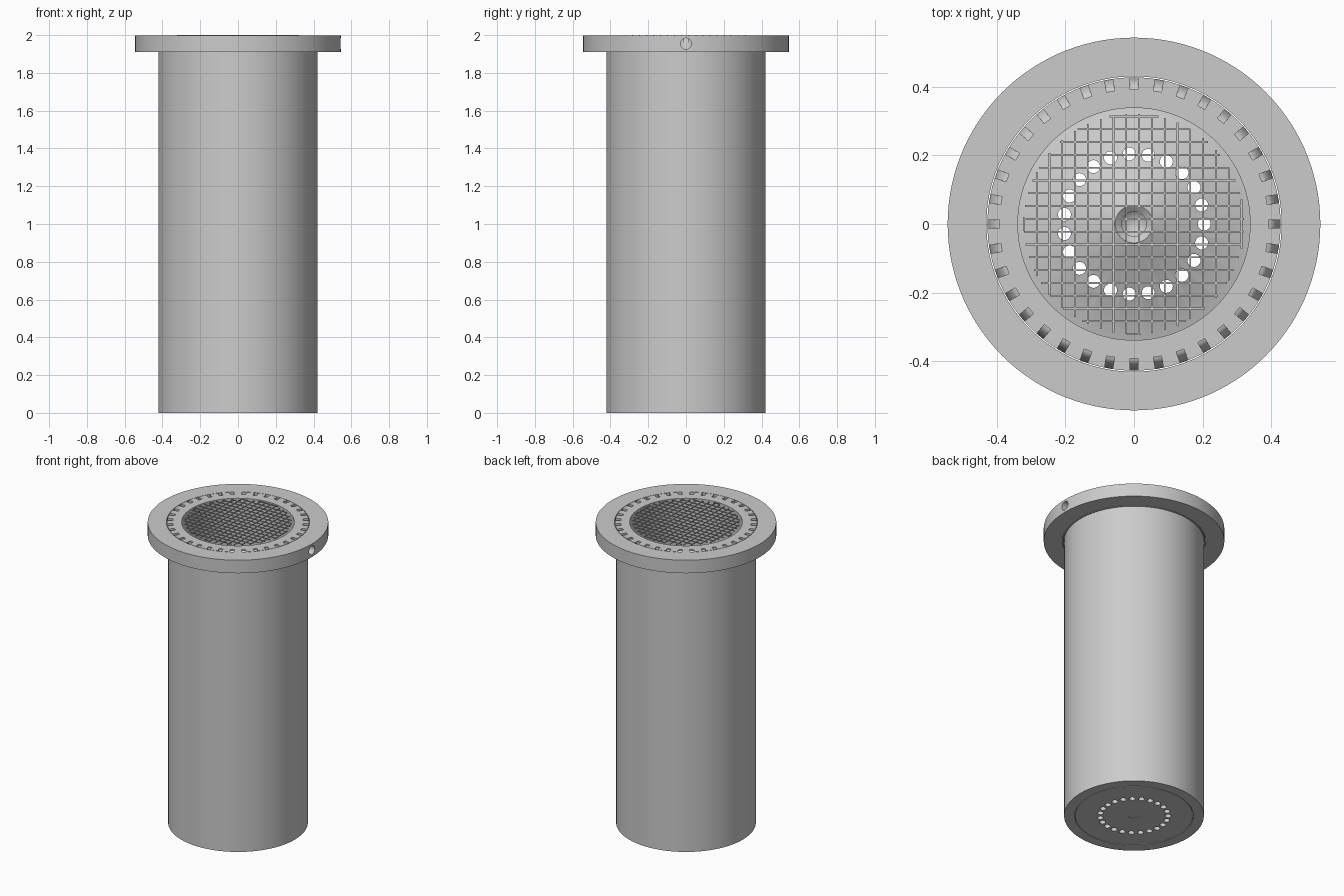
import bpy, bmesh, math
from mathutils import Matrix

cube = bpy.data.objects.get("Cube")
if cube:
    bpy.data.objects.remove(cube, do_unlink=True)

TOP = 1.997      # top of rim and flange
SEGS = 120

grey = bpy.data.materials.new("plain grey")
grey.use_nodes = True
grey.diffuse_color = (0.6, 0.6, 0.6, 1)
grey.node_tree.nodes["Principled BSDF"].inputs["Base Color"].default_value = (0.6, 0.6, 0.6, 1)


def finish(bm, name):
    bmesh.ops.remove_doubles(bm, verts=bm.verts, dist=1e-5)
    bmesh.ops.recalc_face_normals(bm, faces=bm.faces)
    mesh = bpy.data.meshes.new(name)
    bm.to_mesh(mesh)
    bm.free()
    mesh.materials.append(grey)
    obj = bpy.data.objects.new(name, mesh)
    bpy.context.collection.objects.link(obj)
    return obj


def lathe(name, profile, closed=True):
    """Spin an (r, z) profile around the z axis."""
    bm = bmesh.new()
    verts = [bm.verts.new((r, 0, z)) for r, z in profile]
    pairs = list(zip(verts, verts[1:]))
    if closed:
        pairs.append((verts[-1], verts[0]))
    edges = [bm.edges.new(p) for p in pairs]
    bmesh.ops.spin(bm, geom=verts + edges, axis=(0, 0, 1), cent=(0, 0, 0),
                   angle=math.tau, steps=SEGS, use_duplicate=False)
    return finish(bm, name)


def select_only(obj):
    bpy.ops.object.select_all(action='DESELECT')
    obj.select_set(True)
    bpy.context.view_layer.objects.active = obj


def cut(obj, cutter):
    select_only(obj)
    mod = obj.modifiers.new("cut", 'BOOLEAN')
    mod.operation = 'DIFFERENCE'
    mod.solver = 'EXACT'
    mod.object = cutter
    bpy.ops.object.modifier_apply(modifier=mod.name)
    bpy.data.objects.remove(cutter, do_unlink=True)


def smooth(obj):
    select_only(obj)
    bpy.ops.object.shade_smooth_by_angle(angle=math.radians(30))


# Tube with a slightly wider lip inside the flange
tube = lathe("tube_body", [(0.421, 0), (0.421, 1.91), (0.428, 1.91), (0.428, TOP),
                           (0.339, TOP), (0.339, 0.12), (0.357, 0.12), (0.357, 0)])

# Notches around the lip, with floors that curve down and outward
notch = [(0.393, 2.03)]
for i in range(9):
    a = math.radians(90) * i / 8
    notch.append((0.393 + 0.036 * math.sin(a), 1.9 + 0.09 * math.cos(a)))
notch += [(0.45, 1.9), (0.45, 2.03)]
bm = bmesh.new()
for k in range(36):
    turn = Matrix.Rotation(math.tau * k / 36, 4, 'Z')
    face = bm.faces.new([bm.verts.new((r, -0.012, z)) for r, z in notch])
    side = bmesh.ops.extrude_face_region(bm, geom=[face])["geom"]
    new = [v for v in side if isinstance(v, bmesh.types.BMVert)]
    bmesh.ops.translate(bm, verts=new, vec=(0, 0.024, 0))
    block = bm.verts[:] if k == 0 else [v for v in bm.verts if not v.tag]
    bmesh.ops.transform(bm, matrix=turn, verts=block)
    # extrude keeps the first cap, so every block is a closed solid
    for v in block:
        v.tag = True
cutter = finish(bm, "notch_cutter")
cutter.hide_render = True
cut(tube, cutter)

# Flange ring with one radial hole in its edge
flange = lathe("flange_ring", [(0.431, 1.91), (0.544, 1.91), (0.544, TOP), (0.431, TOP)])
bm = bmesh.new()
bmesh.ops.create_cone(bm, cap_ends=True, segments=32, radius1=0.029, radius2=0.029, depth=0.3,
                      matrix=Matrix.Translation((0.5, 0, 1.955)) @ Matrix.Rotation(math.pi / 2, 4, 'Y'))
cutter = finish(bm, "edge_hole_cutter")
cutter.hide_render = True
cut(flange, cutter)

# Floor plug: conical top, central socket, shallow recess underneath
plug = lathe("floor_plug", [(0, 0.004), (0.036, 0.004), (0.036, 0), (0.354, 0), (0.354, 0.118),
                            (0.337, 0.12), (0.055, 0.25), (0.036, 0.235), (0.036, 0.2),
                            (0, 0.17)], closed=False)
bm = bmesh.new()
for k in range(23):
    a = math.tau * k / 23
    bmesh.ops.create_cone(bm, cap_ends=True, segments=24, radius1=0.019, radius2=0.019, depth=1,
                          matrix=Matrix.Translation((0.205 * math.cos(a), 0.205 * math.sin(a), 0.1)))
cutter = finish(bm, "drain_hole_cutter")
cutter.hide_render = True
cut(plug, cutter)

for part in (tube, flange, plug):
    smooth(part)

# Wire screen across the mouth, trimmed to a circle
bm = bmesh.new()
for k in range(-8, 10):
    offset = -0.0225 + 0.0374 * k
    half = math.sqrt(max(0.322 ** 2 - offset ** 2, 0.0004))
    for across in (False, True):
        size = (2 * half, 0.005, 0.005) if across else (0.005, 2 * half, 0.005)
        place = (0, offset, 1.9975) if across else (offset, 0, 1.9935)
        bmesh.ops.create_cube(bm, size=1, matrix=Matrix.Translation(place) @ Matrix.Diagonal((*size, 1)))
finish(bm, "wire_screen")
